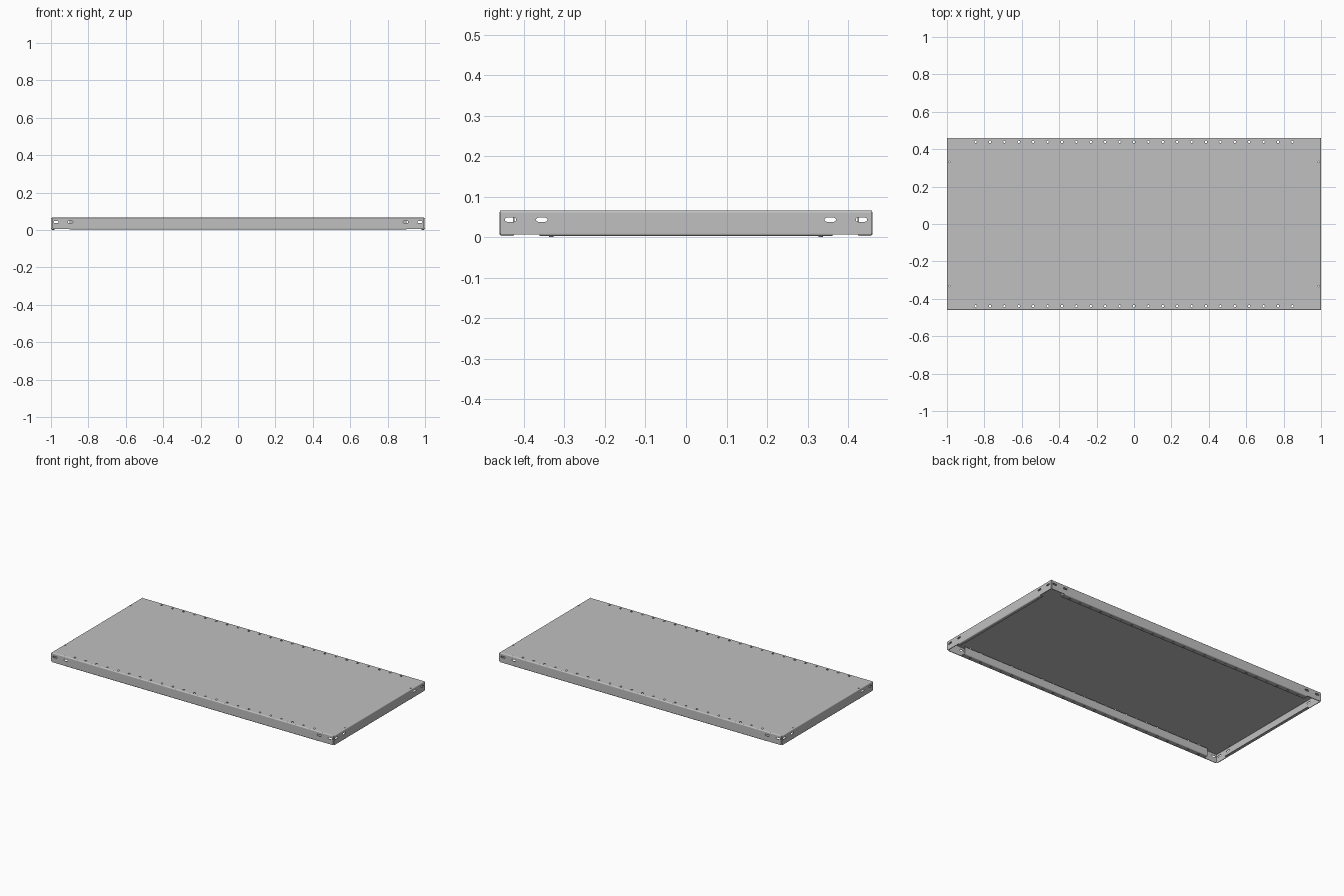
import bpy, bmesh
from math import pi, cos, sin
from mathutils import Matrix

cube = bpy.data.objects.get("Cube")
if cube:
    bpy.data.objects.remove(cube)

# Main sizes: half length, half depth, height, sheet thickness, bend radius
L, D, H, T, R = 1.0, 0.46, 0.066, 0.004, 0.006
LIP_Z, END_Z = 0.003, 0.006

steel = bpy.data.materials.new("grey_steel")
steel.use_nodes = True
grey = (0.53, 0.53, 0.53, 1)
steel.diffuse_color = grey
steel.node_tree.nodes["Principled BSDF"].inputs["Base Color"].default_value = grey

STAND = Matrix.Rotation(pi / 2, 4, 'X')                                  # sheet (u, v) -> x, z
SECTION = Matrix(((0, 0, 1, 0), (1, 0, 0, 0), (0, 1, 0, 0), (0, 0, 0, 1)))  # (u, v) -> y, z


def arc(cx, cy, r, start, end, n):
    return [(cx + r * cos(start + (end - start) * i / n),
             cy + r * sin(start + (end - start) * i / n)) for i in range(n + 1)]


def circle(cx, cy, r, n=12):
    return arc(cx, cy, r, 0, 2 * pi, n)[:-1]


def slot(cx, cy, length, height):
    r, s = height / 2, (length - height) / 2
    return arc(cx + s, cy, r, -pi / 2, pi / 2, 6) + arc(cx - s, cy, r, pi / 2, 3 * pi / 2, 6)


def rect(x0, y0, x1, y1):
    return [(x0, y0), (x1, y0), (x1, y1), (x0, y1)]


def sheet(name, loops, depth, matrix):
    """Solid from an outline followed by hole loops, centred on its plane."""
    curve = bpy.data.curves.new(name, 'CURVE')
    curve.dimensions, curve.fill_mode, curve.extrude = '2D', 'BOTH', depth / 2
    for loop in loops:
        spline = curve.splines.new('POLY')
        spline.points.add(len(loop) - 1)
        for point, (u, v) in zip(spline.points, loop):
            point.co = (u, v, 0, 1)
        spline.use_cyclic_u = True
    helper = bpy.data.objects.new(name + "_helper", curve)
    bpy.context.collection.objects.link(helper)
    graph = bpy.context.evaluated_depsgraph_get()
    mesh = bpy.data.meshes.new_from_object(helper.evaluated_get(graph))
    bpy.data.objects.remove(helper)
    bm = bmesh.new()
    bm.from_mesh(mesh)
    bmesh.ops.remove_doubles(bm, verts=bm.verts, dist=0.00001)
    bm.transform(matrix)
    bmesh.ops.recalc_face_normals(bm, faces=bm.faces)
    bm.to_mesh(mesh)
    bm.free()
    mesh.materials.clear()
    mesh.materials.append(steel)
    obj = bpy.data.objects.new(name, mesh)
    bpy.context.collection.objects.link(obj)
    bpy.ops.object.select_all(action='DESELECT')
    obj.select_set(True)
    bpy.context.view_layer.objects.active = obj
    bpy.ops.object.shade_smooth_by_angle(angle=pi / 6)
    return obj


def bend(name, y, z, start, half, spin):
    """Quarter-round fold running along the side."""
    profile = arc(y, z, R, start, start + pi / 2, 6) + arc(y, z, R - T, start + pi / 2, start, 6)
    sheet(name, [profile], 2 * half, spin @ SECTION)


def side(name, half, out, angle, lip_half, lip_w, hem_top, lip_holes):
    """Folded edge, built facing the front and then spun into place."""
    spin = Matrix.Rotation(angle, 4, 'Z')
    mid, c = LIP_Z + R, 0.004
    # Flange with corner chamfers and slots at both ends
    right = [(lip_half, mid), (lip_half, END_Z), (half - c, END_Z), (half, END_Z + c), (half, H - R)]
    outline = right + [(-x, z) for x, z in reversed(right)]
    edge = L if out == D else D
    slots = [slot(s * (edge - d), 0.043, 0.028, 0.010) for s in (-1, 1) for d in (0.027, 0.104)]
    sheet(name + "_flange", [outline] + slots, T,
          spin @ Matrix.Translation((0, -out + T / 2, 0)) @ STAND)
    bend(name + "_top_bend", -out + R, H - R, pi / 2, half, spin)
    bend(name + "_lip_bend", -out + R, mid, pi, lip_half, spin)
    # Inward lip, with an upturned hem on the long sides
    inner = -out + lip_w
    lip_end = inner - R if hem_top else inner
    sheet(name + "_lip", [rect(-lip_half, -out + R, lip_half, lip_end)] + lip_holes, T,
          spin @ Matrix.Translation((0, 0, LIP_Z + T / 2)))
    if hem_top:
        bend(name + "_hem_bend", inner - R, mid, 3 * pi / 2, lip_half, spin)
        sheet(name + "_hem", [rect(-lip_half, mid, lip_half, hem_top)], T,
              spin @ Matrix.Translation((0, inner - T / 2, 0)) @ STAND)


# Hole rows: along the long edges, and a pair at each short edge
row = [i * 0.077 for i in range(-11, 12)]
PIN_Y, PIN_IN, PIN_R = 0.332, 0.0115, 0.004
long_holes = [circle(x, -D + 0.021, 0.0065) for x in row]
short_holes = [circle(s * PIN_Y, -L + PIN_IN, PIN_R) for s in (-1, 1)]

# Top panel
top_holes = [circle(x, s * (D - 0.021), 0.0065) for x in row for s in (-1, 1)]
top_holes += [circle(s * (L - PIN_IN), t * PIN_Y, PIN_R) for s in (-1, 1) for t in (-1, 1)]
sheet("top_panel", [rect(-L + R, -D + R, L - R, D - R)] + top_holes, T,
      Matrix.Translation((0, 0, H - T / 2)))

# Four folded sides
for name, angle in (("front", 0), ("back", pi)):
    side(name, L - R, D, angle, 0.9, 0.037, 0.052, long_holes)
for name, angle in (("left", pi / 2), ("right", -pi / 2)):
    side(name, D - 0.001, L, angle, 0.362, 0.021, None, short_holes)

# Small collars under the short lips
for s, side_name in ((1, "left"), (-1, "right")):
    for t, end in ((-1, "front"), (1, "back")):
        x, y = s * (L - PIN_IN), t * PIN_Y
        sheet(f"{side_name}_{end}_collar", [circle(x, y, PIN_R + 0.0015), circle(x, y, PIN_R)],
              LIP_Z, Matrix.Translation((0, 0, LIP_Z / 2)))
